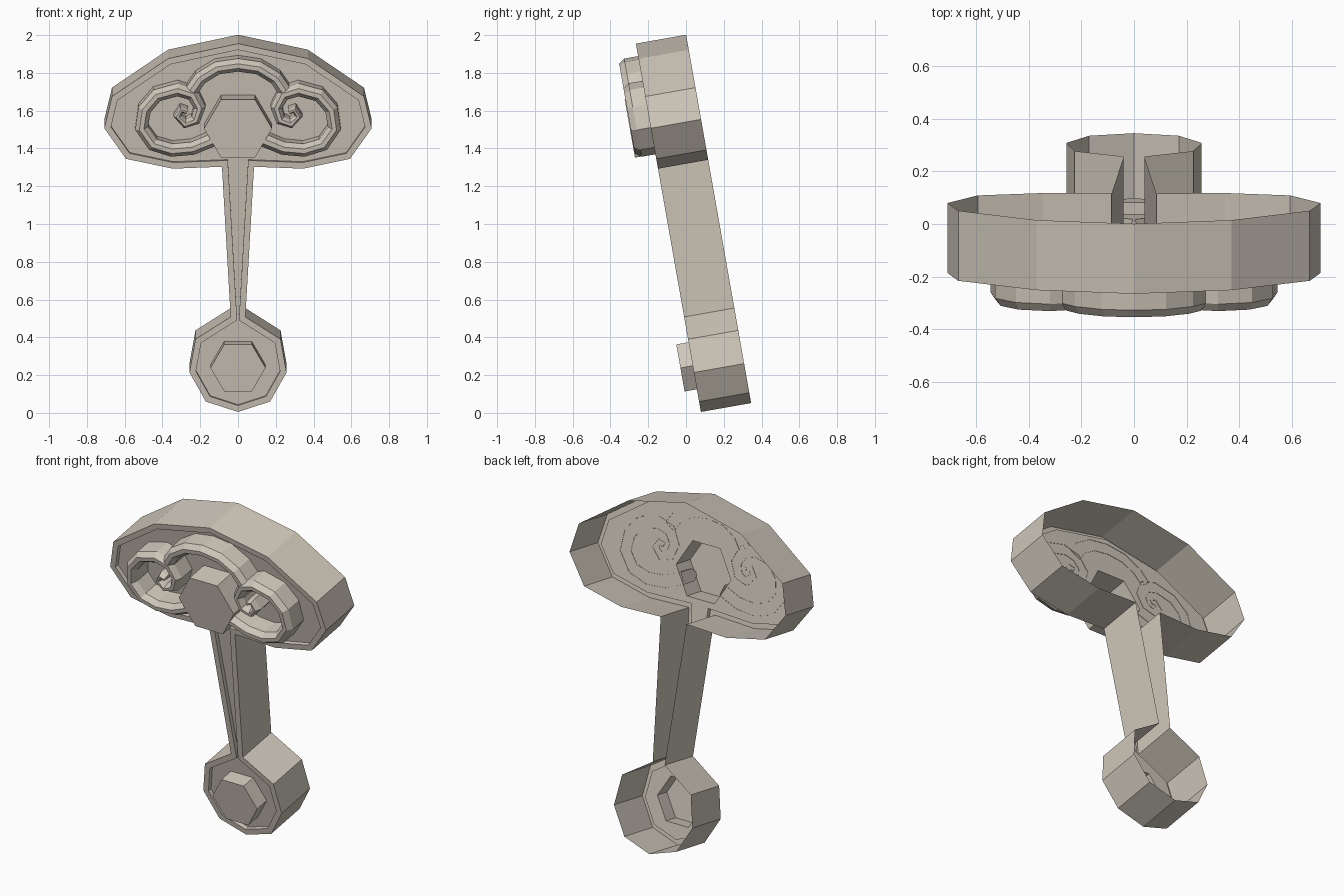
import bpy, bmesh, math
from mathutils import Vector

if "Cube" in bpy.data.objects:
    bpy.data.objects.remove(bpy.data.objects["Cube"])

TILT = math.radians(10)
C, S = math.cos(TILT), math.sin(TILT)
FRONT, FLOOR = 0.27, 0.245      # depth of rim and of recessed floor


def P(x, v, d):
    """Tilted frame: v runs up the length, d runs forward from the open back."""
    return Vector((x, 0.345 - v * S - d * C, 0.05 + v * C - d * S))


def v_at(z, d):
    """Length coordinate of a point seen at height z on depth plane d."""
    return (z - 0.05 + d * S) / C


stone = bpy.data.materials.new("warm_grey_stone")
stone.diffuse_color = (0.62, 0.57, 0.49, 1)
stone.use_nodes = True
stone.node_tree.nodes["Principled BSDF"].inputs["Base Color"].default_value = stone.diffuse_color


def finish(bm, name):
    me = bpy.data.meshes.new(name)
    bm.to_mesh(me)
    bm.free()
    me.materials.append(stone)
    ob = bpy.data.objects.new(name, me)
    bpy.context.collection.objects.link(ob)
    return ob


# Body: open-backed shell with head, stem and foot in one outline
half = [(0.37, 1.876), (0.667, 1.675), (0.708, 1.507), (0.593, 1.345),
        (0.345, 1.293), (0.085, 1.303), (0.039, 0.508), (0.225, 0.39),
        (0.257, 0.214), (0.17, 0.06)]
outline = [(0, 1.955)] + half + [(0, 0.005)] + [(-x, z) for x, z in reversed(half)]

bm = bmesh.new()
back = [bm.verts.new(P(x, v_at(z, FRONT), 0)) for x, z in outline]
front = [bm.verts.new(P(x, v_at(z, FRONT), FRONT)) for x, z in outline]
n = len(outline)
for i in range(n):
    j = (i + 1) % n
    bm.faces.new((back[i], back[j], front[j], front[i]))
cap = bm.faces.new(front)
cap.normal_update()

# Rim, then recessed floor
bmesh.ops.inset_individual(bm, faces=[cap], thickness=0.033, use_even_offset=True)
rim_loop = [v for v in cap.verts]
bm.faces.remove(cap)
drop = P(0, 0, FLOOR) - P(0, 0, FRONT)
floor_loop = [bm.verts.new(v.co + drop) for v in rim_loop]
for i in range(n):
    j = (i + 1) % n
    bm.faces.new((rim_loop[i], rim_loop[j], floor_loop[j], floor_loop[i]))
fill_edges = [bm.edges.get((floor_loop[i], floor_loop[(i + 1) % n])) for i in range(n)]

# Hexagonal bosses, hollow behind
for cz, top, r in ((1.505, 0.38, 0.18), (0.238, 0.336, 0.146)):
    cv = v_at(cz, top)
    ring = [(r * math.cos(k * math.pi / 3), cv + r * math.sin(k * math.pi / 3)) for k in range(6)]
    lo = [bm.verts.new(P(x, v, FLOOR)) for x, v in ring]
    hi = [bm.verts.new(P(x, v, top)) for x, v in ring]
    for i in range(6):
        j = (i + 1) % 6
        bm.faces.new((lo[i], lo[j], hi[j], hi[i]))
        fill_edges.append(bm.edges.get((lo[i], lo[j])))
    boss_cap = bm.faces.new(hi)

fwd = P(0, 0, 1) - P(0, 0, 0)
res = bmesh.ops.triangle_fill(bm, use_beauty=True, use_dissolve=False,
                              edges=fill_edges, normal=fwd)
bmesh.ops.recalc_face_normals(bm, faces=bm.faces[:])
boss_cap.normal_update()
if boss_cap.normal.dot(fwd) < 0:
    bmesh.ops.reverse_faces(bm, faces=bm.faces[:])
finish(bm, "body_shell")


# Raised bands with a chamfered section swept along a flat path
def band(name, path, w0=0.035, w1=0.035, taper_from=0):
    top, shoulder, base = 0.376, 0.345, 0.243
    pts = [Vector((x, v_at(z, top))) for x, z in path]
    bm = bmesh.new()
    rows = []
    last = len(pts) - 1
    for i, p in enumerate(pts):
        a = (p - pts[i - 1]).normalized() if i else (pts[1] - p).normalized()
        b = (pts[i + 1] - p).normalized() if i < last else a
        t = (a + b).normalized()
        side = Vector((-t.y, t.x))
        f = max(0, (i - taper_from) / (last - taper_from))
        w = w0 + (w1 - w0) * f
        prof = [(-1, base), (-1, shoulder), (-0.35, top), (0.35, top), (1, shoulder), (1, base)]
        row = []
        for s, d in prof:
            q = p + side * (s * w)
            row.append(bm.verts.new(P(q.x, q.y, d)))
        rows.append(row)
    for r0, r1 in zip(rows, rows[1:]):
        for k in range(5):
            bm.faces.new((r0[k], r0[k + 1], r1[k + 1], r1[k]))
    bm.faces.new(rows[0])
    bm.faces.new(rows[-1])
    bmesh.ops.recalc_face_normals(bm, faces=bm.faces[:])
    finish(bm, name)


# Side scrolls curling inward, mirrored
scroll = [(0.13, 1.44), (0.24, 1.395), (0.35, 1.385), (0.45, 1.415), (0.51, 1.50),
          (0.495, 1.60), (0.43, 1.675), (0.32, 1.705), (0.24, 1.68), (0.203, 1.61),
          (0.225, 1.545), (0.28, 1.525), (0.32, 1.565), (0.30, 1.60), (0.27, 1.59)]
for name, s in (("scroll_right", 1), ("scroll_left", -1)):
    band(name, [(s * x, z) for x, z in scroll], 0.035, 0.014, 8)

# Crest arch between the scrolls
arch = [(0.245, 1.70), (0.20, 1.765), (0.11, 1.82)]
band("crest_arch", arch + [(0, 1.836)] + [(-x, z) for x, z in reversed(arch)])
